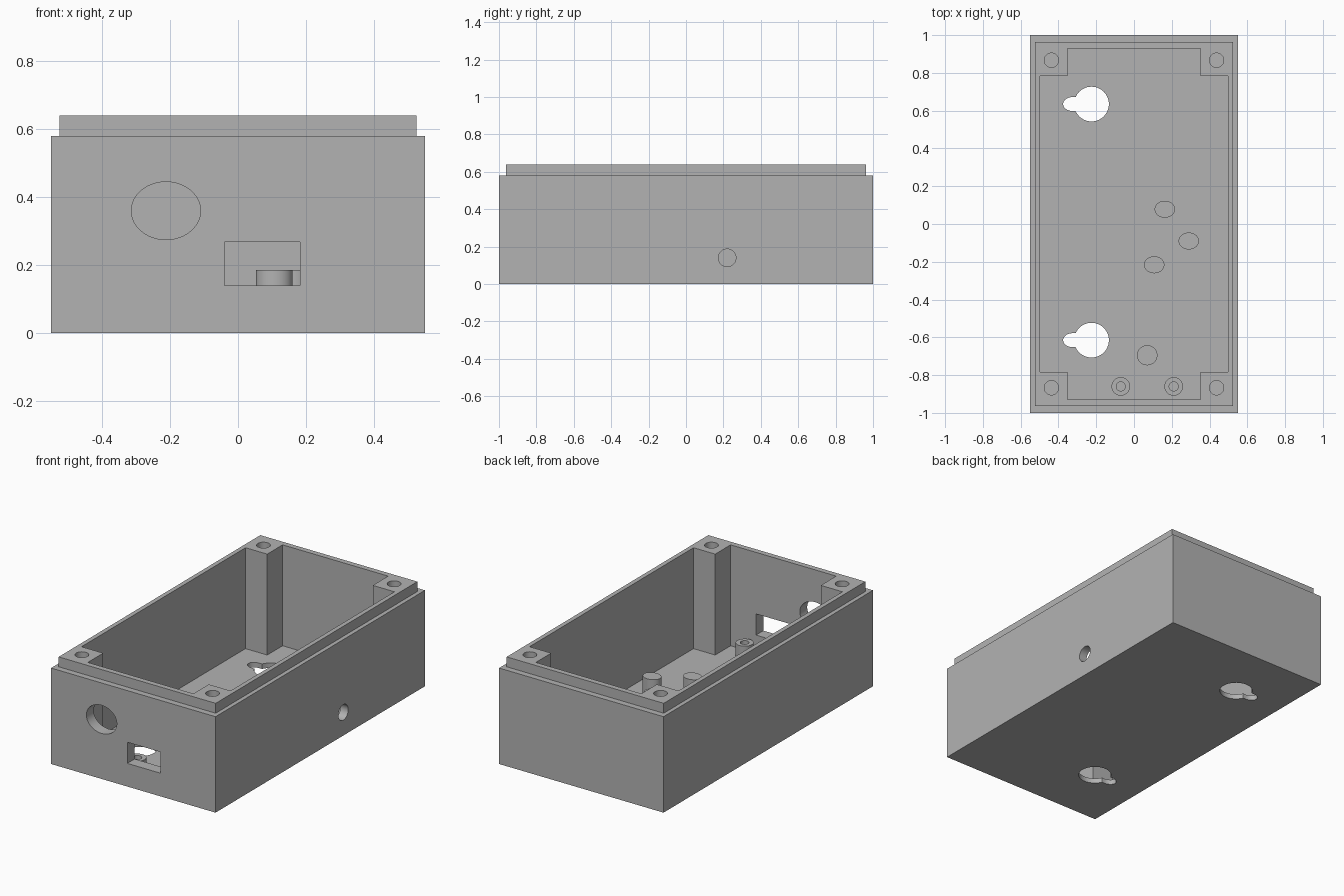
import bpy, math

if "Cube" in bpy.data.objects:
    bpy.data.objects.remove(bpy.data.objects["Cube"])

grey = bpy.data.materials.new("light grey plastic")
grey.diffuse_color = (0.45, 0.45, 0.45, 1)
grey.use_nodes = True
grey.node_tree.nodes["Principled BSDF"].inputs["Base Color"].default_value = grey.diffuse_color


def finish(ob, name):
    ob.name = name
    ob.data.materials.clear()
    ob.data.materials.append(grey)
    return ob


def box(name, x0, x1, y0, y1, z0, z1):
    bpy.ops.mesh.primitive_cube_add(size=1, location=((x0 + x1) / 2, (y0 + y1) / 2, (z0 + z1) / 2))
    ob = bpy.context.object
    ob.scale = (x1 - x0, y1 - y0, z1 - z0)
    bpy.ops.object.transform_apply(location=True, rotation=True, scale=True)
    return finish(ob, name)


def cylinder(name, centre, rx, ry, depth, rotation=(0, 0, 0)):
    """Elliptical cylinder, radii given before rotation."""
    bpy.ops.mesh.primitive_cylinder_add(vertices=48, radius=1, depth=1, location=centre, rotation=rotation)
    ob = bpy.context.object
    ob.scale = (rx, ry, depth)
    bpy.ops.object.transform_apply(location=True, rotation=True, scale=True)
    return finish(ob, name)


def combine(target, tool, operation="DIFFERENCE"):
    mod = target.modifiers.new("bool", "BOOLEAN")
    mod.operation, mod.solver, mod.object = operation, "EXACT", tool
    bpy.context.view_layer.objects.active = target
    bpy.ops.object.modifier_apply(modifier=mod.name)
    bpy.data.objects.remove(tool)


def smooth(ob):
    bpy.ops.object.select_all(action="DESELECT")
    ob.select_set(True)
    bpy.context.view_layer.objects.active = ob
    bpy.ops.object.shade_smooth_by_angle(angle=math.radians(30))


FLOOR, RIM, TOP = 0.03, 0.58, 0.64
QUARTER = math.pi / 2

# Hollow case with a stepped lip
case = box("case", -0.55, 0.55, -1, 1, 0, RIM)
combine(case, box("lip", -0.525, 0.525, -0.963, 0.963, 0.3, TOP), "UNION")
combine(case, box("cavity", -0.498, 0.498, -0.93, 0.93, FLOOR, 1))

# Wall openings: cable hole, socket window, side hole
combine(case, cylinder("cable_hole", (-0.212, -0.96, 0.36), 0.102, 0.085, 0.2, (QUARTER, 0, 0)))
combine(case, box("socket_window", -0.04, 0.183, -1.1, -0.86, 0.14, 0.268))
combine(case, cylinder("side_hole", (0.53, 0.22, 0.14), 0.047, 0.047, 0.2, (0, QUARTER, 0)))

# Keyhole hangers through the floor
for y in (0.635, -0.615):
    combine(case, cylinder("keyhole", (-0.225, y, 0), 0.092, 0.092, 0.2))
    combine(case, cylinder("keyhole_end", (-0.325, y, 0), 0.05, 0.037, 0.2))
    combine(case, box("keyhole_slot", -0.325, -0.25, y - 0.037, y + 0.037, -0.1, 0.1))
smooth(case)

# Corner screw posts, flush with the lip
for sx, side in ((-1, "left"), (1, "right")):
    for sy, end in ((-1, "front"), (1, "back")):
        xs, ys = sorted((sx * 0.353, sx * 0.505)), sorted((sy * 0.783, sy * 0.94))
        post = box(f"screw_post_{end}_{side}", *xs, *ys, FLOOR - 0.01, TOP)
        combine(post, cylinder("screw_hole", (sx * 0.437, sy * 0.867, TOP), 0.038, 0.038, 0.5))
        smooth(post)

# Board supports on the floor
for i, (x, y, top) in enumerate([(0.163, 0.078, 0.185), (0.29, -0.09, 0.185),
                                 (0.107, -0.216, 0.185), (0.07, -0.695, 0.115)]):
    ry = 0.045 if top > 0.15 else 0.053
    h = top - FLOOR + 0.01
    smooth(cylinder(f"board_support_{i + 1}", (x, y, top - h / 2), 0.054, ry, h))

# Hollow standoffs behind the socket window
for i, x in enumerate((-0.07, 0.21)):
    h = 0.115 - FLOOR + 0.01
    standoff = cylinder(f"socket_standoff_{i + 1}", (x, -0.86, 0.115 - h / 2), 0.049, 0.049, h)
    combine(standoff, cylinder("standoff_hole", (x, -0.86, 0.115), 0.024, 0.024, 0.15))
    smooth(standoff)
